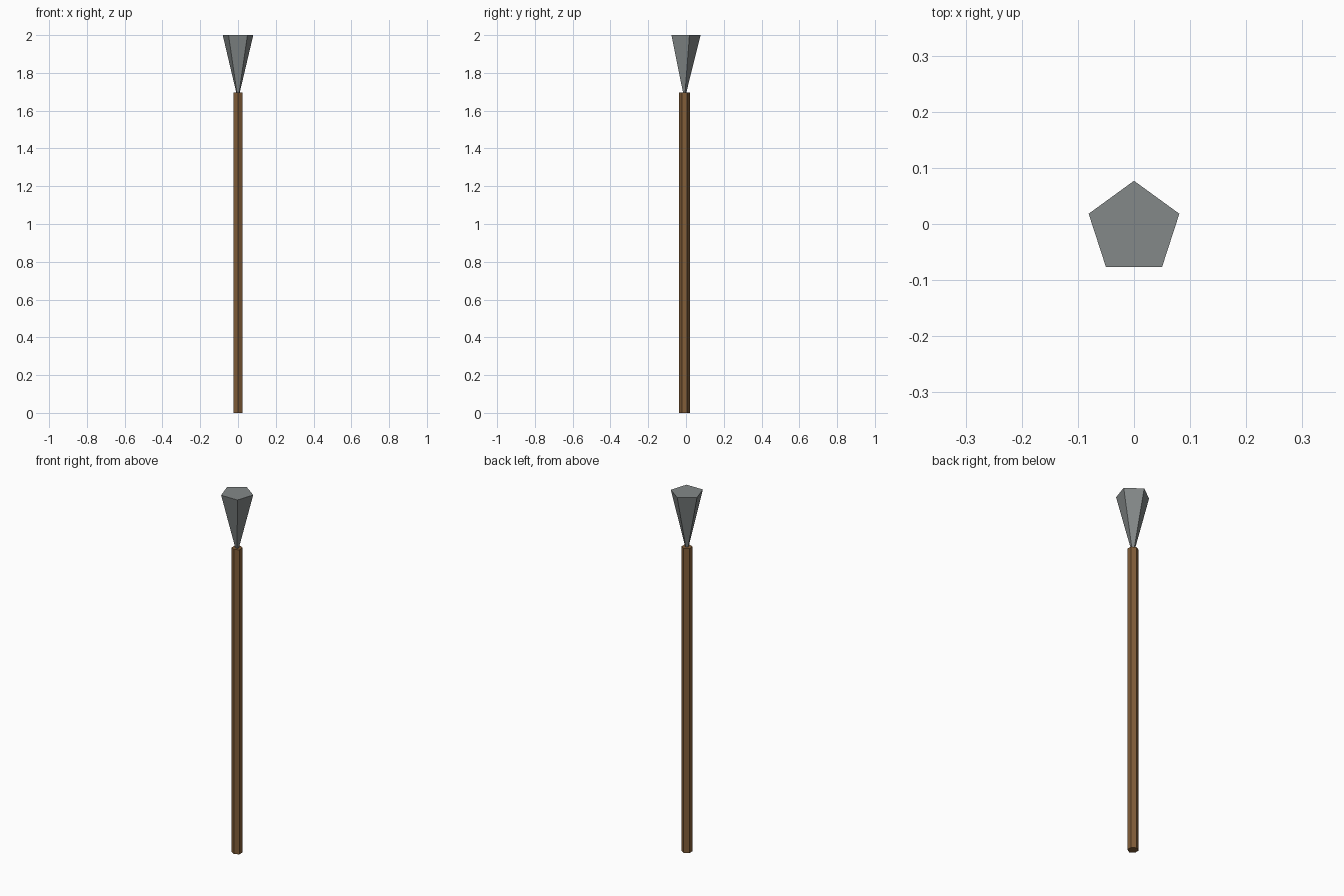
import bpy, bmesh
from math import sin, cos, pi

if "Cube" in bpy.data.objects:
    bpy.data.objects.remove(bpy.data.objects["Cube"])

CY = -0.008  # shared axis, slightly behind the bounding-box centre


def material(name, rgb):
    m = bpy.data.materials.new(name)
    m.diffuse_color = (*rgb, 1)
    m.use_nodes = True
    m.node_tree.nodes["Principled BSDF"].inputs["Base Color"].default_value = m.diffuse_color
    return m


def tapered_prism(name, sides, r_low, z_low, r_high, z_high, mat):
    """Closed prism with one corner pointing towards +y."""
    bm = bmesh.new()
    rings = []
    for r, z in ((r_low, z_low), (r_high, z_high)):
        rings.append([bm.verts.new((r * sin(2 * pi * i / sides),
                                    r * cos(2 * pi * i / sides), z))
                      for i in range(sides)])
    low, high = rings
    bm.faces.new(low)
    bm.faces.new(high)
    for i in range(sides):
        j = (i + 1) % sides
        bm.faces.new((low[i], low[j], high[j], high[i]))
    bmesh.ops.recalc_face_normals(bm, faces=bm.faces)
    mesh = bpy.data.meshes.new(name)
    bm.to_mesh(mesh)
    bm.free()
    mesh.materials.append(mat)
    ob = bpy.data.objects.new(name, mesh)
    ob.location.y = CY
    bpy.context.collection.objects.link(ob)
    return ob


wood = material("wood", (0.22, 0.11, 0.04))
stone = material("stone", (0.23, 0.25, 0.25))

# Six-sided wooden shaft
tapered_prism("shaft", 6, 0.028, 0.0, 0.028, 1.695, wood)

# Five-sided stone head, its narrow end sunk into the shaft
tapered_prism("head", 5, 0.002, 1.665, 0.085, 2.0, stone)
